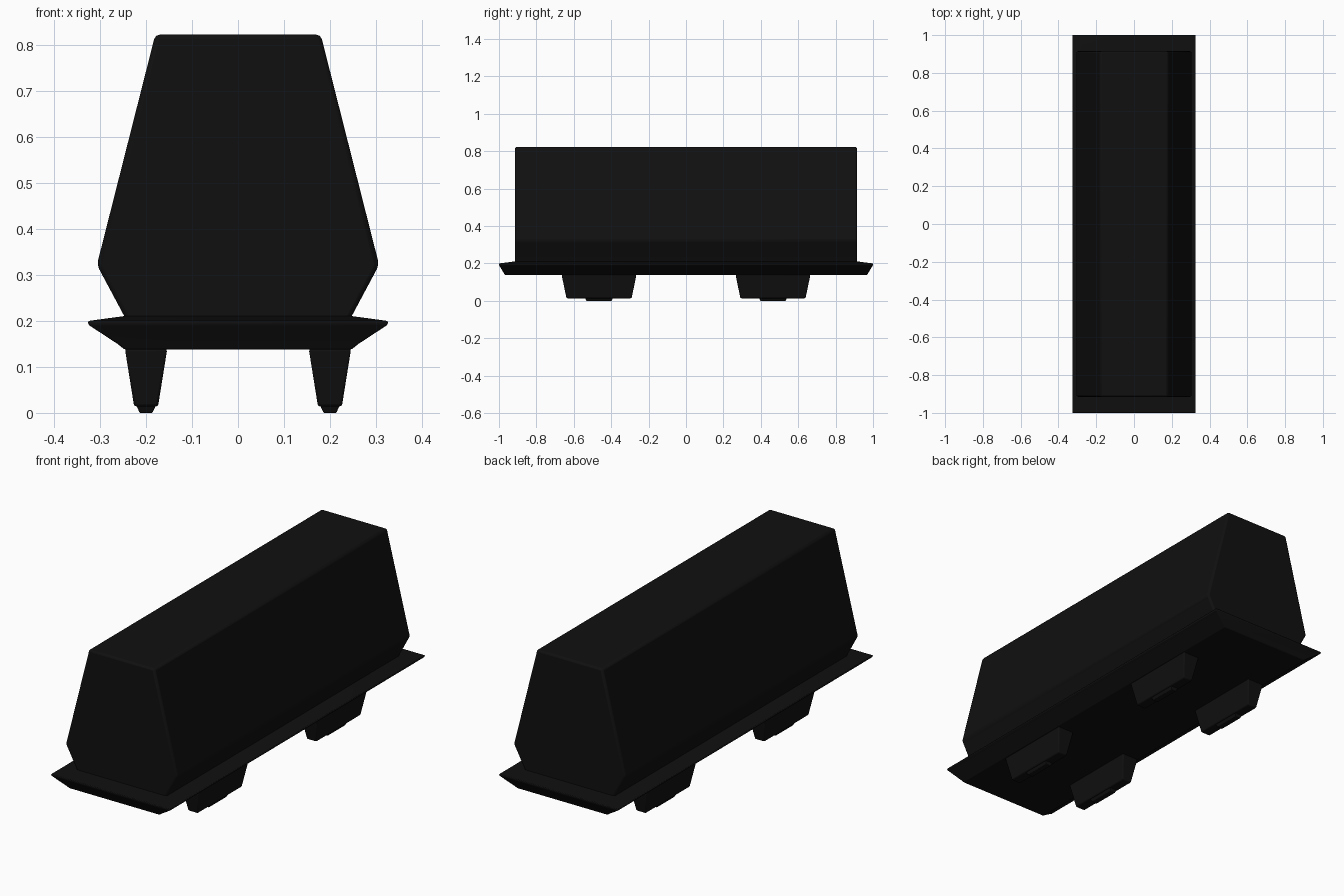
import bpy
import bmesh

cube = bpy.data.objects.get("Cube")
if cube:
    bpy.data.objects.remove(cube)

black = bpy.data.materials.new("near_black")
black.use_nodes = True
colour = (0.005, 0.005, 0.005, 1)
black.diffuse_color = colour
black.node_tree.nodes["Principled BSDF"].inputs["Base Color"].default_value = colour


def loft(name, rings, centre=(0, 0), bevel=0.008):
    """Stack rectangles given as (half width, half length, height), then round the edges."""
    bm = bmesh.new()
    loops = []
    for hx, hy, z in rings:
        loops.append([bm.verts.new((sx * hx, sy * hy, z))
                      for sx, sy in ((-1, -1), (1, -1), (1, 1), (-1, 1))])
    for low, high in zip(loops, loops[1:]):
        for i in range(4):
            j = (i + 1) % 4
            bm.faces.new((low[i], low[j], high[j], high[i]))
    bm.faces.new(loops[0][::-1])
    bm.faces.new(loops[-1])
    bmesh.ops.recalc_face_normals(bm, faces=bm.faces)
    mesh = bpy.data.meshes.new(name)
    bm.to_mesh(mesh)
    bm.free()
    mesh.materials.append(black)
    obj = bpy.data.objects.new(name, mesh)
    obj.location = (*centre, 0)
    bpy.context.collection.objects.link(obj)
    mod = obj.modifiers.new("Rounded edges", "BEVEL")
    mod.width = bevel
    mod.segments = 2
    mod.limit_method = "ANGLE"
    mod.angle_limit = 0.2
    bpy.ops.object.select_all(action="DESELECT")
    obj.select_set(True)
    bpy.context.view_layer.objects.active = obj
    bpy.ops.object.shade_smooth_by_angle(angle=0.6)
    return obj


# Tall tapered body, widest just above the base
loft("body", [(0.24, 0.915, 0.19), (0.245, 0.915, 0.206),
              (0.307, 0.915, 0.322), (0.18, 0.915, 0.823)], bevel=0.01)

# Flared base plate with a shallow sloping top
loft("base_plate", [(0.247, 0.968, 0.138), (0.262, 0.975, 0.15),
                    (0.326, 1.0, 0.192), (0.326, 1.0, 0.2),
                    (0.245, 0.915, 0.211)], bevel=0.003)

# Four tapered feet, each with a small pad below
for side, sx in (("right", -1), ("left", 1)):
    for end, sy in (("front", -1), ("back", 1)):
        centre = (sx * 0.2, sy * 0.465)
        loft(f"{end}_{side}_foot", [(0.046, 0.2, 0.139), (0.026, 0.174, 0.014)],
             centre, 0.005)
        loft(f"{end}_{side}_pad", [(0.014, 0.068, 0.0), (0.021, 0.075, 0.016)],
             centre, 0.002)
